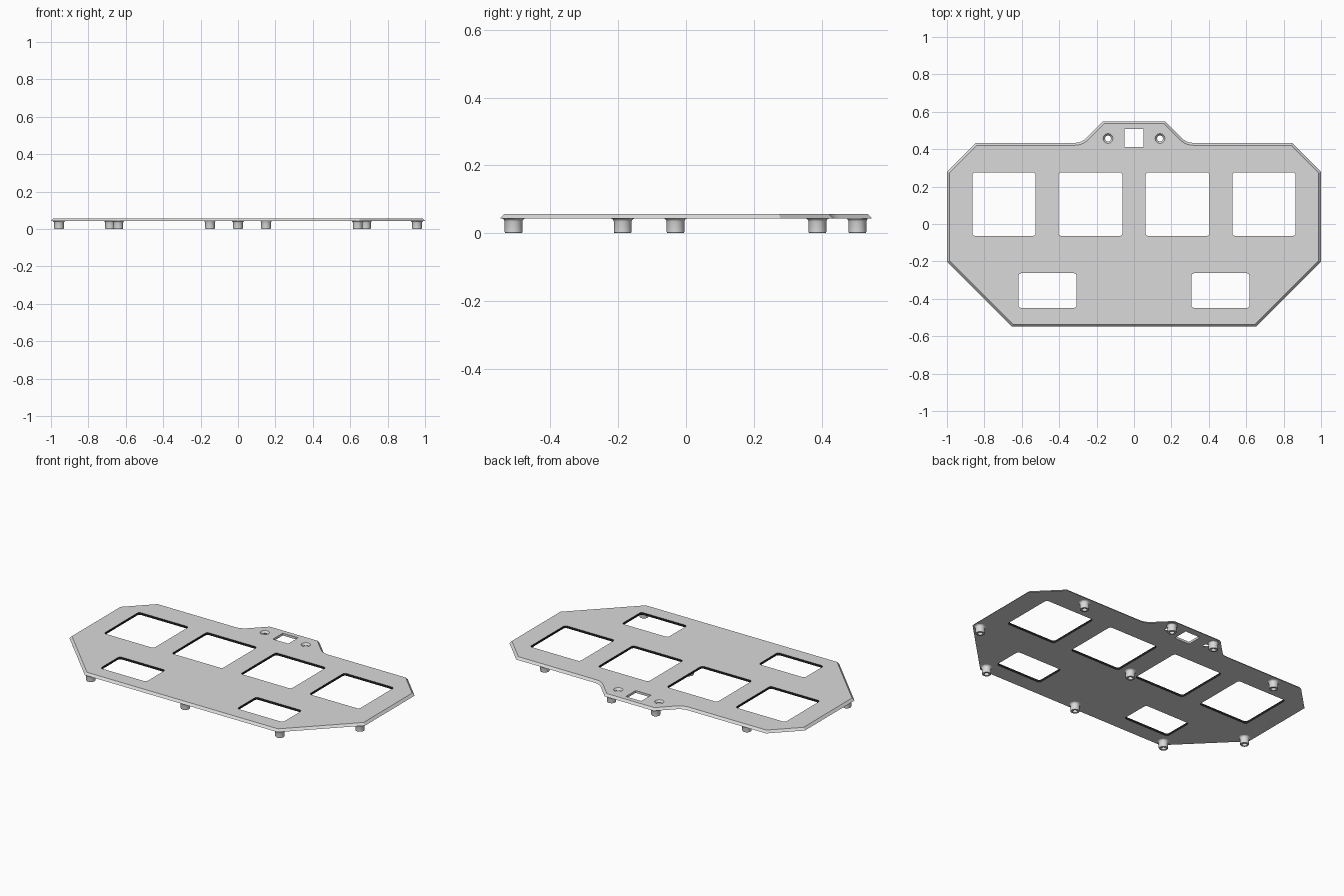
import bpy, bmesh, math
from mathutils import Vector

if "Cube" in bpy.data.objects:
    bpy.data.objects.remove(bpy.data.objects["Cube"])

grey = bpy.data.materials.new("light grey")
grey.diffuse_color = (0.7, 0.7, 0.7, 1)
grey.use_nodes = True
grey.node_tree.nodes["Principled BSDF"].inputs["Base Color"].default_value = grey.diffuse_color
black = bpy.data.materials.new("black")
black.diffuse_color = (0.015, 0.015, 0.015, 1)
black.use_nodes = True
black.node_tree.nodes["Principled BSDF"].inputs["Base Color"].default_value = black.diffuse_color
PLATE_Z, TOP_Z, CHAMFER = 0.043, 0.057, 0.013


def loft(bm, rings):
    """Closed solid through rings given as (2D points, height)."""
    loops = [[bm.verts.new((p[0], p[1], z)) for p in pts] for pts, z in rings]
    for a, b in zip(loops, loops[1:]):
        for i in range(len(a)):
            j = (i + 1) % len(a)
            bm.faces.new((a[i], a[j], b[j], b[i]))
    bm.faces.new(loops[0][::-1])
    bm.faces.new(loops[-1])


def finish(bm, name):
    bmesh.ops.recalc_face_normals(bm, faces=bm.faces)
    mesh = bpy.data.meshes.new(name)
    bm.to_mesh(mesh)
    bm.free()
    mesh.materials.append(grey)
    ob = bpy.data.objects.new(name, mesh)
    bpy.context.collection.objects.link(ob)
    return ob


def circle(x, y, r, n=32):
    return [(x + r * math.cos(math.tau * i / n), y + r * math.sin(math.tau * i / n)) for i in range(n)]


def rounded_rect(x0, x1, y0, y1, r, n=5):
    pts = []
    for k, (cx, cy) in enumerate([(x1 - r, y1 - r), (x0 + r, y1 - r), (x0 + r, y0 + r), (x1 - r, y0 + r)]):
        for i in range(n):
            a = math.pi / 2 * (k + i / (n - 1))
            pts.append((cx + r * math.cos(a), cy + r * math.sin(a)))
    return pts


def inset(pts, d):
    """Mitred inward offset of a counter-clockwise outline."""
    out = []
    for i, p in enumerate(pts):
        p = Vector(p)
        e1 = (p - Vector(pts[i - 1])).normalized()
        e2 = (Vector(pts[(i + 1) % len(pts)]) - p).normalized()
        n1, n2 = Vector((-e1.y, e1.x)), Vector((-e2.y, e2.x))
        out.append(p + (n1 + n2) * d / (1 + n1.dot(n2)))
    return out


# plate outline: right half, with a soft inner corner beside the rear tab
half = [(0.652, -0.549), (1.0, -0.201), (1.0, 0.279), (0.845, 0.434)]
corner = Vector((0.281, 0.434))
start, end = corner + Vector((0.035, 0)), corner + Vector((-0.025, 0.025))
for i in range(6):
    t = i / 5
    p = start * (1 - t) ** 2 + corner * 2 * t * (1 - t) + end * t * t
    half.append((p.x, p.y))
half.append((0.166, 0.549))
outline = half + [(-x, y) for x, y in reversed(half)]

bm = bmesh.new()
loft(bm, [(outline, PLATE_Z), (inset(outline, CHAMFER), TOP_Z)])
plate = finish(bm, "plate")
plate.data.materials.append(black)

# openings: windows, rear slot and countersunk screw holes
bm = bmesh.new()
lo, hi = PLATE_Z - 0.02, TOP_Z + 0.02
windows = [(0.062, 0.404, -0.064, 0.276), (0.526, 0.864, -0.064, 0.276), (0.307, 0.618, -0.449, -0.263)]
for x0, x1, y0, y1 in windows:
    for a, b in ((x0, x1), (-x1, -x0)):
        pts = rounded_rect(a, b, y0, y1, 0.016)
        loft(bm, [(pts, lo), (pts, hi)])
slot = [(-0.052, 0.412), (0.052, 0.412), (0.052, 0.507), (-0.052, 0.507)]
loft(bm, [(slot, lo), (slot, hi)])
for x in (-0.139, 0.139):
    loft(bm, [(circle(x, 0.457, r), z) for r, z in
              [(0.016, lo), (0.016, PLATE_Z + 0.002), (0.026, TOP_Z), (0.026, hi)]])
cutter = finish(bm, "opening_cutter")
cutter.hide_render = True
mod = plate.modifiers.new("openings", "BOOLEAN")
mod.operation, mod.solver, mod.object = "DIFFERENCE", "EXACT", cutter
bpy.context.view_layer.objects.active = plate
bpy.ops.object.modifier_apply(modifier=mod.name)
bpy.data.objects.remove(cutter)

# black inner walls of the six windows
for f in plate.data.polygons:
    c = f.center
    inside = any(x0 - 0.005 < abs(c.x) < x1 + 0.005 and y0 - 0.005 < c.y < y1 + 0.005
                 for x0, x1, y0, y1 in windows)
    f.material_index = 1 if inside and abs(f.normal.z) < 0.1 else 0

# round posts with flared roots under the plate, each with a blind screw hole
spots = [(0, -0.509), (0, -0.031)]
for x, y in [(0.64, -0.509), (0.957, -0.187), (0.684, 0.388), (0.15, 0.506)]:
    spots += [(x, y), (-x, y)]
profile = [(0.014, 0.030), (0.014, 0), (0.024, 0), (0.026, 0.003), (0.026, 0.034), (0.0275, 0.038),
           (0.030, 0.041), (0.034, PLATE_Z), (0.034, PLATE_Z + 0.001)]
bm = bmesh.new()
for x, y in spots:
    # posts by the screw holes stay clear of them
    loft(bm, [(circle(x, y, min(r, 0.030) if y > 0.5 else r), z) for r, z in profile])
posts = finish(bm, "posts")

for ob in (plate, posts):
    bpy.ops.object.select_all(action="DESELECT")
    ob.select_set(True)
    bpy.context.view_layer.objects.active = ob
    bpy.ops.object.shade_smooth_by_angle(angle=math.radians(30))
